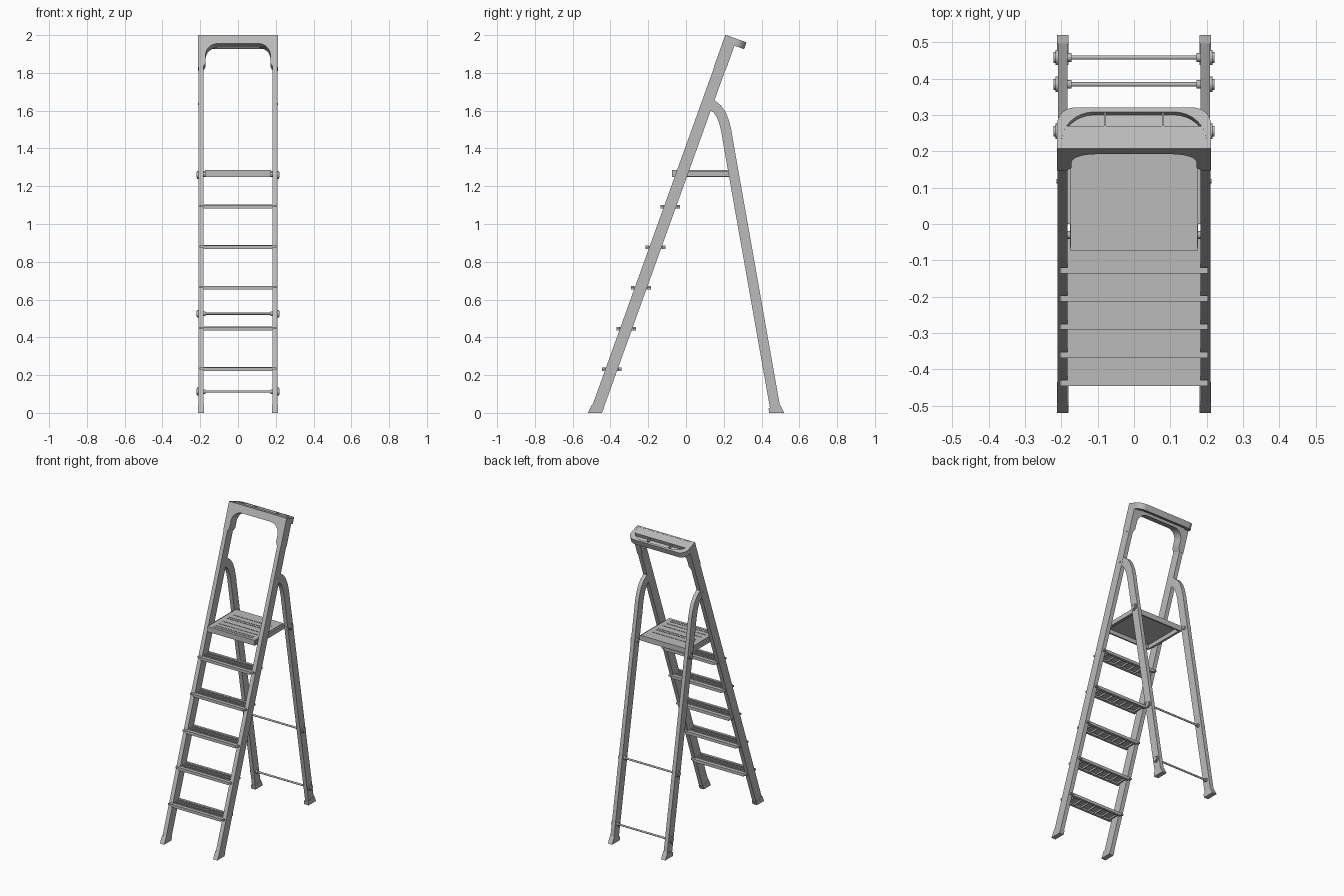
import bpy, bmesh, math
from mathutils import Vector

if "Cube" in bpy.data.objects:
    bpy.data.objects.remove(bpy.data.objects["Cube"])

grey = bpy.data.materials.new("aluminium grey")
grey.diffuse_color = (0.5, 0.5, 0.5, 1)
grey.use_nodes = True
grey.node_tree.nodes["Principled BSDF"].inputs["Base Color"].default_value = grey.diffuse_color

# Directions of the leaning front frame: down the rail, and to its rear
TOP = Vector((0, 0.21, 2.0))
DOWN = Vector((0, -0.36, -1)).normalized()
REAR = Vector((0, 1, -0.36)).normalized()


def side(p, q, t): return Vector((t, p, q))                       # y-z profile along x
def face(p, q, t): return TOP + Vector((p, 0, 0)) + DOWN * q + REAR * t
def shelf(p, q, t): return TOP + Vector((p, 0, 0)) + REAR * q + DOWN * t


def prism(bm, pts, lo, hi, place):
    a = [bm.verts.new(place(p, q, lo)) for p, q in pts]
    b = [bm.verts.new(place(p, q, hi)) for p, q in pts]
    bm.faces.new(a)
    bm.faces.new(b[::-1])
    for i in range(len(a)):
        j = (i + 1) % len(a)
        bm.faces.new((a[i], b[i], b[j], a[j]))


def box(bm, x0, x1, y0, y1, z0, z1):
    prism(bm, [(y0, z0), (y1, z0), (y1, z1), (y0, z1)], x0, x1, side)


def rod(bm, y, z, r, x0, x1, n=16):
    prism(bm, [(y + r * math.cos(k * math.tau / n), z + r * math.sin(k * math.tau / n))
               for k in range(n)], x0, x1, side)


def finish(name, bm, smooth=False):
    bmesh.ops.recalc_face_normals(bm, faces=bm.faces)
    me = bpy.data.meshes.new(name)
    bm.to_mesh(me)
    bm.free()
    me.materials.append(grey)
    ob = bpy.data.objects.new(name, me)
    bpy.context.collection.objects.link(ob)
    if smooth:
        bpy.ops.object.select_all(action='DESELECT')
        ob.select_set(True)
        bpy.context.view_layer.objects.active = ob
        bpy.ops.object.shade_smooth_by_angle(angle=math.radians(35))


def arc(cx, cy, r, a0, a1, n=8):
    return [(cx + r * math.cos(math.radians(a0 + (a1 - a0) * k / n)),
             cy + r * math.sin(math.radians(a0 + (a1 - a0) * k / n))) for k in range(n + 1)]


# Rear leg centre line: straight, then bending forward to the front rail
leg_path = [Vector(p) for p in ((0.472, 0.025), (0.222, 1.44))]
leg_path += [Vector(p) for p in ((0.214, 1.49), (0.202, 1.54), (0.186, 1.58), (0.165, 1.61), (0.125, 1.64))]
left, right = [], []
for i, p in enumerate(leg_path):
    t = (leg_path[min(i + 1, len(leg_path) - 1)] - leg_path[max(i - 1, 0)]).normalized()
    n = Vector((t.y, -t.x)) * 0.027
    right.append(tuple(p + n))
    left.append(tuple(p - n))
leg_outline = right + left[::-1]

for s, tag in ((-1, "left"), (1, "right")):
    # Front rail
    bm = bmesh.new()
    prism(bm, [(-0.183 if s < 0 else 0.183, 0.015), (s * 0.21, 0.015), (s * 0.21, 2.085), (s * 0.183, 2.085)],
          0, 0.061, face)
    finish(f"front_rail_{tag}", bm)
    # Rear leg
    bm = bmesh.new()
    prism(bm, leg_outline, s * 0.183, s * 0.209, side)
    finish(f"rear_leg_{tag}", bm, True)
    # Feet
    bm = bmesh.new()
    prism(bm, [(-0.52, 0), (-0.445, 0), (-0.435, 0.022), (-0.497, 0.045)], s * 0.18, s * 0.212, side)
    prism(bm, [(0.52, 0), (0.44, 0), (0.437, 0.024), (0.497, 0.045)], s * 0.18, s * 0.212, side)
    finish(f"feet_{tag}", bm)
    # Knobs on the rear leg and the rivet at the hinge
    bm = bmesh.new()
    for y, z in ((0.458, 0.113), (0.384, 0.525), (0.255, 1.26)):
        rod(bm, y, z, 0.021, s * 0.205, s * 0.216)
        rod(bm, y, z, 0.015, s * 0.216, s * 0.221)
        rod(bm, y, z, 0.012, s * 0.172, s * 0.184)
    rod(bm, 0.118, 1.635, 0.006, s * 0.205, s * 0.213)
    rod(bm, -0.03, 1.262, 0.011, s * 0.165, s * 0.184)
    finish(f"knobs_{tag}", bm, True)

# Rear cross rods
bm = bmesh.new()
for y, z in ((0.458, 0.113), (0.384, 0.525)):
    rod(bm, y, z, 0.006, -0.2, 0.2)
finish("rear_cross_rods", bm, True)

# Steps: lips front and back, ridged tread, ribs below
for k in range(5):
    z = 0.235 + 0.215 * k
    y = 0.21 - 0.36 * (2 - z) + 0.032
    bm = bmesh.new()
    for y0 in (y - 0.052, y + 0.036):
        box(bm, -0.204, 0.204, y0, y0 + 0.016, z - 0.005, z + 0.006)
        box(bm, -0.183, 0.183, y0, y0 + 0.016, z - 0.013, z - 0.005)
    box(bm, -0.183, 0.183, y - 0.036, y + 0.036, z - 0.002, z + 0.004)
    for r in (-0.024, -0.012, 0.006, 0.014, 0.022):
        box(bm, -0.18, 0.18, y + r - 0.002, y + r + 0.002, z + 0.004, z + 0.008)
    for i in range(7):
        x = -0.165 + 0.055 * i
        box(bm, x - 0.003, x + 0.003, y - 0.036, y + 0.036, z - 0.013, z - 0.002)
    finish(f"step_{k + 1}", bm)

# Platform: thin deck with a skirt, open underneath, ridges on top
bm = bmesh.new()
box(bm, -0.174, 0.174, -0.074, 0.228, 1.277, 1.285)
for y0 in (-0.074, 0.218):
    box(bm, -0.174, 0.174, y0, y0 + 0.01, 1.25, 1.277)
for s in (-1, 1):
    box(bm, s * 0.166, s * 0.176, -0.064, 0.218, 1.25, 1.277)
    box(bm, s * 0.174, s * 0.184, 0.0, 0.228, 1.252, 1.28)
for y in (-0.054, -0.034, 0.0, 0.04, 0.09, 0.11, 0.15):
    box(bm, -0.142, 0.142, y - 0.002, y + 0.002, 1.285, 1.287)
finish("platform", bm)

# Handle arch capping the front rails
inner = [(0.183, 0.18), (0.17, 0.158)] + arc(0.105, 0.113, 0.065, 0, -90)
outline = [(-0.21, 0), (0.21, 0), (0.21, 0.18)] + inner
outline += [(-x, a) for x, a in inner[::-1]] + [(-0.21, 0.18)]
bm = bmesh.new()
prism(bm, outline, -0.002, 0.063, face)
bmesh.ops.scale(bm, vec=(1.01, 1, 1), verts=bm.verts)
finish("handle_arch", bm, True)

# Tool tray behind the handle: rounded rim, floor and two dividers
def tray_outline(w, b, r):
    right_half = [(w, 0.0)] + arc(w - r, b - r, r, 0, 90)
    return right_half + [(-x, q) for x, q in right_half[::-1]]


outer = tray_outline(0.212, 0.117, 0.05)
inside = tray_outline(0.2, 0.104, 0.09)
bm = bmesh.new()
rings = [[bm.verts.new(shelf(x, b, t)) for x, b in pts]
         for pts, t in ((outer, -0.001), (outer, 0.037), (inside, 0.037), (inside, -0.001))]
for r in range(4):
    a, b = rings[r], rings[(r + 1) % 4]
    for i in range(len(a) - 1):
        bm.faces.new((a[i], a[i + 1], b[i + 1], b[i]))
for i in (0, -1):
    bm.faces.new([ring[i] for ring in rings])
finish("tray_rim", bm, True)

bm = bmesh.new()
prism(bm, tray_outline(0.202, 0.106, 0.09), 0.024, 0.031, shelf)
finish("tray_floor", bm)

bm = bmesh.new()
prism(bm, [(-0.2, 0), (0.2, 0), (0.2, 0.008), (-0.2, 0.008)], -0.001, 0.025, shelf)
for x in (-0.08, 0.08):
    prism(bm, [(x - 0.003, 0.008), (x + 0.003, 0.008), (x + 0.003, 0.106), (x - 0.003, 0.106)], 0.002, 0.025, shelf)
finish("tray_dividers", bm)
